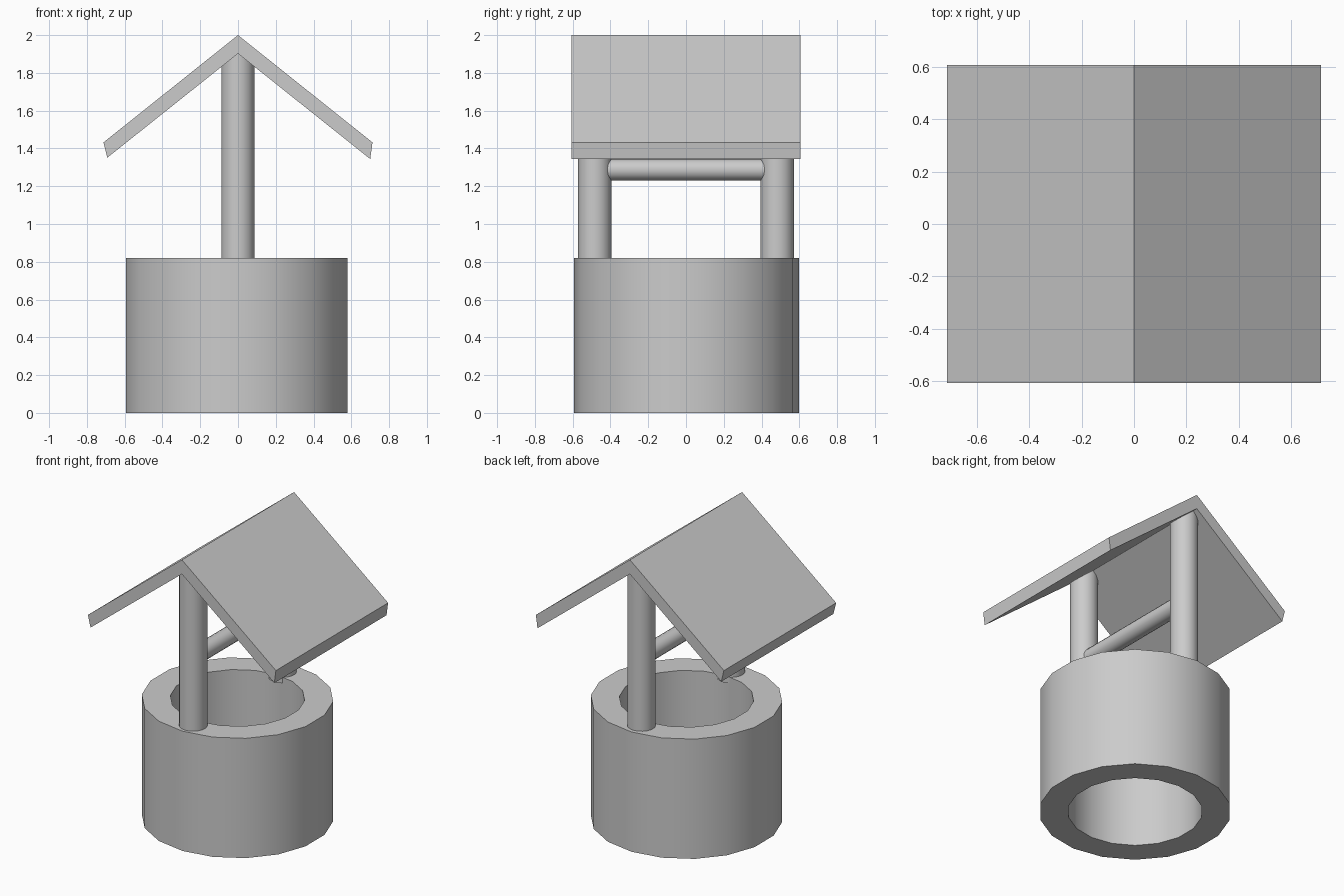
import bpy, bmesh
from math import pi, radians, sin, cos

if "Cube" in bpy.data.objects:
    bpy.data.objects.remove(bpy.data.objects["Cube"])

SIDES = 18


def add_object(name, bm, smooth=True):
    bmesh.ops.recalc_face_normals(bm, faces=bm.faces[:])
    mesh = bpy.data.meshes.new(name)
    bm.to_mesh(mesh)
    bm.free()
    obj = bpy.data.objects.new(name, mesh)
    bpy.context.collection.objects.link(obj)
    if smooth:
        bpy.ops.object.select_all(action='DESELECT')
        obj.select_set(True)
        bpy.context.view_layer.objects.active = obj
        bpy.ops.object.shade_smooth_by_angle(angle=radians(35))
    return obj


def rod(name, radius, length, location, rotation=(0, 0, 0)):
    bm = bmesh.new()
    bmesh.ops.create_cone(bm, cap_ends=True, segments=SIDES,
                          radius1=radius, radius2=radius, depth=length)
    obj = add_object(name, bm)
    obj.location, obj.rotation_euler = location, rotation
    return obj


# Well wall: a square profile swept round into an open ring
bm = bmesh.new()
profile = [(0.596, 0), (0.596, 0.82), (0.418, 0.82), (0.418, 0)]
rings = []
for i in range(SIDES):
    a = pi / 2 + 2 * pi * i / SIDES
    rings.append([bm.verts.new((r * cos(a) - 0.006, r * sin(a) + 0.003, z))
                  for r, z in profile])
for i in range(SIDES):
    a, b = rings[i], rings[(i + 1) % SIDES]
    for j in range(4):
        k = (j + 1) % 4
        bm.faces.new((a[j], b[j], b[k], a[k]))
add_object("well_wall", bm)

# Two posts, running from inside the wall up into the roof
for name, y in (("front_post", -0.483), ("back_post", 0.483)):
    rod(name, 0.0885, 1.14, (-0.001, y, 1.35))

# Winch beam between the posts
rod("cross_beam", 0.057, 0.94, (0, 0, 1.287), (pi / 2, 0, 0))

# Gabled roof: chevron profile extruded along y
bm = bmesh.new()
chevron = [(0, 2.0), (0.712, 1.432), (0.70, 1.344),
           (0, 1.902), (-0.692, 1.351), (-0.712, 1.432)]
front, back = [[bm.verts.new((x, y, z)) for x, z in chevron]
               for y in (-0.607, 0.607)]
for i in range(6):
    j = (i + 1) % 6
    bm.faces.new((front[i], front[j], back[j], back[i]))
for end in (front, back):
    bm.faces.new(end[0:4])
    bm.faces.new((end[0], end[3], end[4], end[5]))
add_object("roof", bm, smooth=False)
